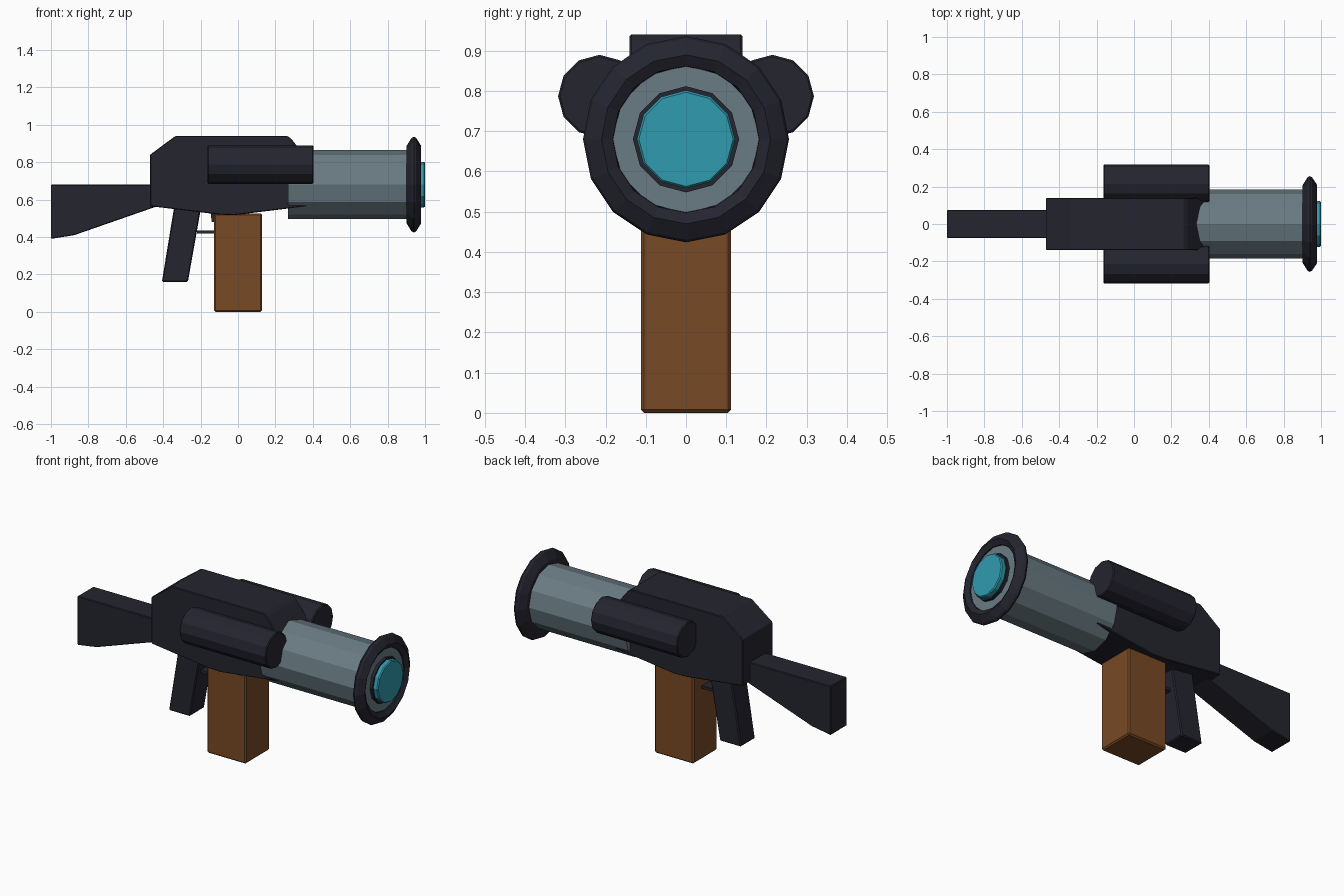
import bpy, bmesh, math

if "Cube" in bpy.data.objects:
    bpy.data.objects.remove(bpy.data.objects["Cube"])

def material(name, rgb):
    m = bpy.data.materials.new(name)
    m.diffuse_color = (*rgb, 1)
    m.use_nodes = True
    m.node_tree.nodes["Principled BSDF"].inputs["Base Color"].default_value = m.diffuse_color
    return m

DARK = material("dark metal", (0.018, 0.018, 0.029))
GREY = material("blue grey steel", (0.144, 0.202, 0.227))
WOOD = material("brown", (0.19, 0.067, 0.018))
CYAN = material("cyan glow", (0.03, 0.33, 0.43))

def finish(name, bm, mat, bevel=0.0):
    bmesh.ops.recalc_face_normals(bm, faces=bm.faces)
    me = bpy.data.meshes.new(name)
    bm.to_mesh(me)
    bm.free()
    me.materials.append(mat)
    ob = bpy.data.objects.new(name, me)
    bpy.context.collection.objects.link(ob)
    if bevel:
        b = ob.modifiers.new("edge bevel", 'BEVEL')
        b.width, b.segments, b.limit_method = bevel, 1, 'ANGLE'
    return ob

def slab(name, outline, half, mat, bevel=0.006):
    """Extrude an (x, z) outline across y."""
    bm = bmesh.new()
    a = [bm.verts.new((x, -half, z)) for x, z in outline]
    b = [bm.verts.new((x, half, z)) for x, z in outline]
    bm.faces.new(a)
    bm.faces.new(b[::-1])
    for i in range(len(a)):
        j = (i + 1) % len(a)
        bm.faces.new((a[i], b[i], b[j], a[j]))
    return finish(name, bm, mat, bevel)

def lathe(name, profile, sides, mat, y=0.0, z=0.68, closed=False):
    """Spin an (x, radius) profile about an axis along x, capping open ends."""
    bm = bmesh.new()
    rings = []
    for x, r in profile:
        ang = [2 * math.pi * k / sides for k in range(sides)]
        rings.append([bm.verts.new((x, y + r * math.sin(t), z + r * math.cos(t))) for t in ang])
    pairs = list(zip(rings, rings[1:]))
    if closed:
        pairs.append((rings[-1], rings[0]))
    else:
        bm.faces.new(rings[0])
        bm.faces.new(rings[-1][::-1])
    for p, q in pairs:
        for k in range(sides):
            n = (k + 1) % sides
            bm.faces.new((p[k], p[n], q[n], q[k]))
    return finish(name, bm, mat)

# Main body and rear stock
slab("receiver", [(-0.47, 0.565), (-0.47, 0.84), (-0.335, 0.94), (0.265, 0.94), (0.285, 0.925),
                  (0.395, 0.785), (0.395, 0.568), (-0.02, 0.517), (-0.1, 0.52)], 0.14, DARK, 0.004)
slab("stock", [(-1, 0.39), (-1, 0.68), (-0.44, 0.68), (-0.43, 0.565), (-0.875, 0.41)], 0.075, DARK, 0.004)

# Handle, trigger and guard
slab("grip", [(-0.407, 0.16), (-0.335, 0.6), (-0.19, 0.6), (-0.268, 0.16)], 0.068, DARK)
slab("trigger_guard", [(-0.22, 0.42), (-0.22, 0.436), (-0.12, 0.436), (-0.12, 0.42)], 0.035, DARK, 0)
slab("trigger", [(-0.14, 0.48), (-0.148, 0.54), (-0.115, 0.54), (-0.12, 0.48)], 0.02, DARK, 0)

# Magazine
slab("magazine", [(-0.127, 0), (-0.127, 0.525), (0.129, 0.525), (0.129, 0)], 0.112, WOOD, 0.008)

# Barrel, muzzle flange and lens
lathe("barrel", [(0.268, 0.184), (0.955, 0.184)], 12, GREY)
lathe("muzzle_flange", [(0.90, 0.175), (0.90, 0.205), (0.928, 0.25), (0.94, 0.256), (0.952, 0.25),
                        (0.978, 0.21), (0.962, 0.182)], 16, DARK, closed=True)
lathe("lens_rim", [(0.94, 0.132), (0.972, 0.132)], 12, DARK)
lathe("lens", [(0.94, 0.122), (0.994, 0.122), (1.0, 0.117)], 12, CYAN)

# Side canisters
for side, label in ((-1, "near"), (1, "far")):
    lathe(label + "_side_canister", [(-0.163, 0.098), (-0.158, 0.103), (0.398, 0.103), (0.403, 0.098)],
          12, DARK, y=side * 0.215, z=0.787)
